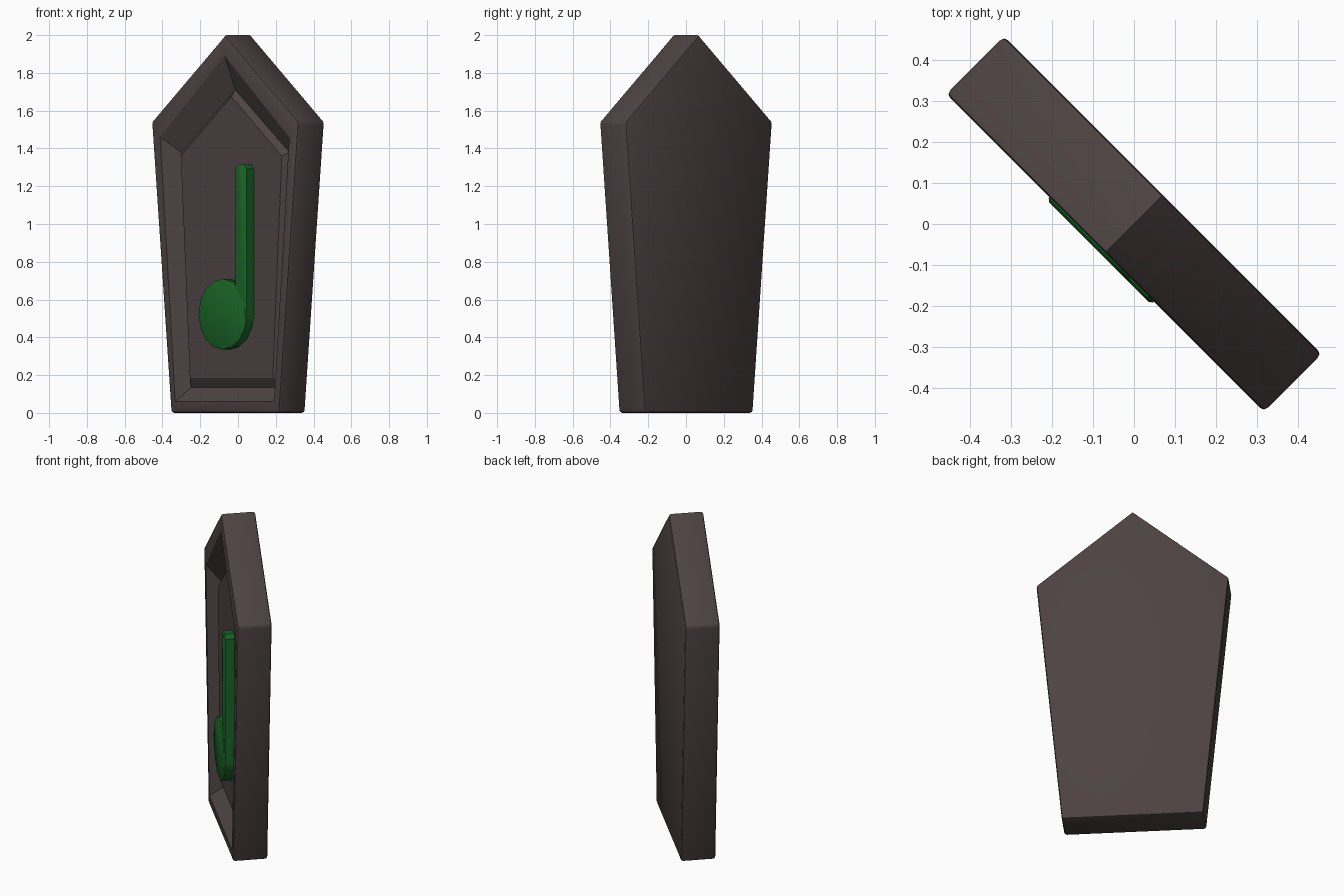
import bpy, bmesh, math

if "Cube" in bpy.data.objects:
    bpy.data.objects.remove(bpy.data.objects["Cube"])

TURN = -math.pi / 4   # the slab stands diagonally


def material(name, rgb):
    m = bpy.data.materials.new(name)
    m.diffuse_color = (*rgb, 1)
    m.use_nodes = True
    m.node_tree.nodes["Principled BSDF"].inputs["Base Color"].default_value = m.diffuse_color
    return m


def finish(bm, name, mat, angle=30):
    bmesh.ops.recalc_face_normals(bm, faces=bm.faces)
    me = bpy.data.meshes.new(name)
    bm.to_mesh(me)
    bm.free()
    ob = bpy.data.objects.new(name, me)
    bpy.context.collection.objects.link(ob)
    ob.rotation_euler.z = TURN
    me.materials.append(mat)
    bpy.ops.object.select_all(action='DESELECT')
    ob.select_set(True)
    bpy.context.view_layer.objects.active = ob
    bpy.ops.object.shade_smooth_by_angle(angle=math.radians(angle))
    return ob


def loft(bm, rings):
    """Bridge matching rings of points and cap both ends."""
    rs = [[bm.verts.new(p) for p in r] for r in rings]
    for a, b in zip(rs, rs[1:]):
        for i in range(len(a)):
            j = (i + 1) % len(a)
            bm.faces.new((a[i], a[j], b[j], b[i]))
    bm.faces.new(rs[0])
    bm.faces.new(rs[-1])
    return rs


def pentagon(y, foot, z0, shoulder, z1, apex):
    return [(-foot, y, z0), (foot, y, z0), (shoulder, y, z1),
            (0, y, apex), (-shoulder, y, z1)]


stone = material("dark_stone", (0.075, 0.055, 0.055))
green = material("green", (0.01, 0.13, 0.02))

# Slab: back, front, frame edge, sunken groove, raised panel
bm = bmesh.new()
rs = loft(bm, [
    pentagon(0.10, 0.405, 0, 0.55, 1.54, 2),
    pentagon(-0.10, 0.405, 0, 0.55, 1.54, 2),
    pentagon(-0.10, 0.37, 0.06, 0.483, 1.46, 1.89),
    pentagon(-0.02, 0.33, 0.135, 0.405, 1.38, 1.71),
    pentagon(-0.05, 0.31, 0.185, 0.378, 1.36, 1.675),
])
outer = set(rs[0] + rs[1])
apex = {rs[0][3], rs[1][3]}
edges = [e for e in bm.edges
         if set(e.verts) <= outer and set(e.verts) != apex]
bmesh.ops.bevel(bm, geom=edges, offset=0.014, segments=2,
                profile=0.5, affect='EDGES')
finish(bm, "stone_slab", stone)


def relief(name, outline):
    """Extrude an x-z outline out of the panel with a softened front rim."""
    bm = bmesh.new()
    cx = sum(p[0] for p in outline) / len(outline)
    cz = sum(p[1] for p in outline) / len(outline)
    rings = [[(x, y, z) for x, z in outline] for y in (-0.035, -0.103)]
    rings.append([(x - math.copysign(min(0.008, abs(x - cx)), x - cx), -0.109,
                   z - math.copysign(min(0.008, abs(z - cz)), z - cz))
                  for x, z in outline])
    loft(bm, rings)
    return finish(bm, name, green)


# Note head and stem
relief("note_head", [(-0.012 + 0.18 * math.cos(2 * math.pi * i / 16),
                      0.522 + 0.187 * math.sin(2 * math.pi * i / 16))
                     for i in range(16)])
relief("note_stem", [(0.086, 0.5), (0.168, 0.5), (0.168, 1.29),
                     (0.150, 1.315), (0.104, 1.315), (0.086, 1.30)])
